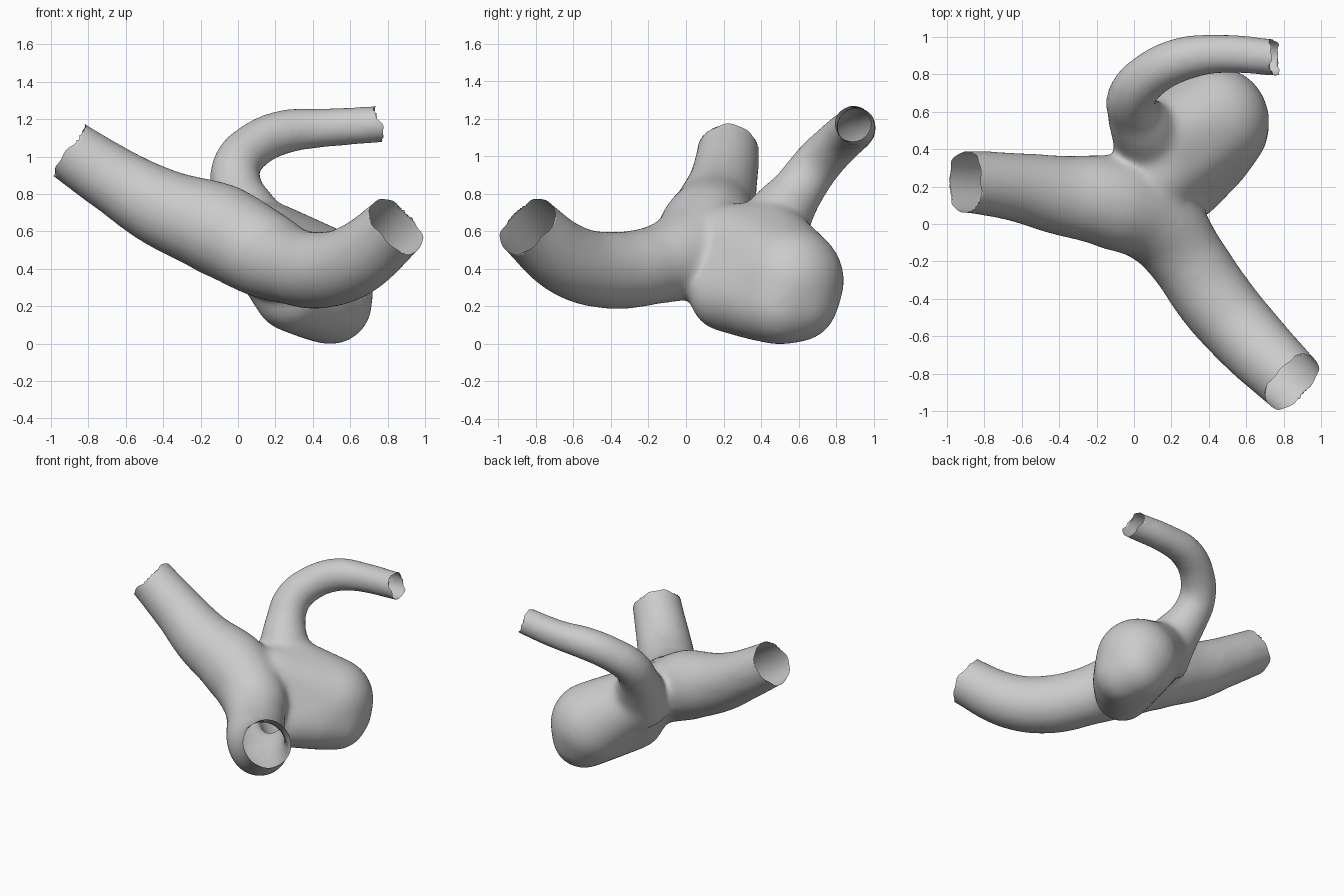
import bpy, bmesh, math
from mathutils import Vector, Matrix

if "Cube" in bpy.data.objects:
    bpy.data.objects.remove(bpy.data.objects["Cube"])


def tube(name, pts):
    """Round tube through (x, y, z, radius) points."""
    cu = bpy.data.curves.new(name, 'CURVE')
    cu.dimensions = '3D'
    cu.bevel_depth = 1.0
    cu.bevel_resolution = 6
    cu.resolution_u = 10
    cu.use_fill_caps = True
    sp = cu.splines.new('BEZIER')
    sp.bezier_points.add(len(pts) - 1)
    for bp, (x, y, z, r) in zip(sp.bezier_points, pts):
        bp.co = (x, y, z)
        bp.radius = r
        bp.handle_left_type = bp.handle_right_type = 'AUTO'
    ob = bpy.data.objects.new(name, cu)
    bpy.context.collection.objects.link(ob)
    return ob


def hull(name, balls):
    """Convex skin stretched over (x, y, z, radius) balls."""
    bm = bmesh.new()
    for x, y, z, r in balls:
        bmesh.ops.create_icosphere(bm, subdivisions=4, radius=r,
                                   matrix=Matrix.Translation((x, y, z)))
    verts = [v.co.copy() for v in bm.verts]
    bm.clear()
    for co in verts:
        bm.verts.new(co)
    bmesh.ops.convex_hull(bm, input=bm.verts[:])
    loose = [v for v in bm.verts if not v.link_faces]
    bmesh.ops.delete(bm, geom=loose, context='VERTS')
    me = bpy.data.meshes.new(name)
    bm.to_mesh(me)
    bm.free()
    ob = bpy.data.objects.new(name, me)
    bpy.context.collection.objects.link(ob)
    return ob


def keep_largest(bm):
    """Drop any stray inner shells left by the fusing."""
    seen, best = set(), []
    for start in bm.verts:
        if start in seen:
            continue
        seen.add(start)
        group = [start]
        for v in group:
            for e in v.link_edges:
                w = e.other_vert(v)
                if w not in seen:
                    seen.add(w)
                    group.append(w)
        if len(group) > len(best):
            best = group
    keep = set(best)
    bmesh.ops.delete(bm, geom=[v for v in bm.verts if v not in keep], context='VERTS')


# Main vessel, running from upper left to front right
parts = [tube("vessel", [
    (-1.02, 0.23, 1.12, 0.165), (-0.90, 0.225, 1.04, 0.168), (-0.65, 0.20, 0.875, 0.185),
    (-0.4, 0.155, 0.73, 0.216), (-0.1, 0.11, 0.615, 0.255), (0.13, 0.005, 0.49, 0.24),
    (0.28, -0.18, 0.425, 0.21), (0.43, -0.40, 0.40, 0.21), (0.61, -0.61, 0.445, 0.20),
    (0.84, -0.84, 0.63, 0.178), (0.92, -0.92, 0.71, 0.175)])]

# Thin side branch curling up and back
parts.append(tube("branch", [
    (0.12, 0.40, 0.52, 0.23), (0.05, 0.50, 0.69, 0.18), (-0.005, 0.60, 0.83, 0.142),
    (-0.01, 0.69, 0.955, 0.133), (0.09, 0.80, 1.07, 0.126), (0.25, 0.88, 1.14, 0.122),
    (0.45, 0.91, 1.16, 0.108), (0.75, 0.89, 1.18, 0.102), (0.86, 0.88, 1.19, 0.1)]))

# Bulging sac, broadening out of the junction
parts.append(hull("sac", [
    (0.43, 0.55, 0.345, 0.295), (0.495, 0.50, 0.225, 0.225), (0.47, 0.59, 0.24, 0.225),
    (0.41, 0.38, 0.25, 0.225), (0.285, 0.215, 0.27, 0.20),
    (0.14, 0.27, 0.54, 0.22), (0.18, 0.45, 0.53, 0.23)]))

# Fuse everything into one smooth skin
bpy.ops.object.select_all(action='DESELECT')
for p in parts:
    p.select_set(True)
bpy.context.view_layer.objects.active = parts[0]
bpy.ops.object.convert(target='MESH')
parts = list(bpy.context.selected_objects)
bpy.context.view_layer.objects.active = parts[0]
bpy.ops.object.join()
body = bpy.context.object
body.name = "vessel_with_sac"
rm = body.modifiers.new("fuse", 'REMESH')
rm.mode = 'VOXEL'
rm.voxel_size = 0.015
sm = body.modifiers.new("blend", 'SMOOTH')
sm.factor = 0.5
sm.iterations = 60
bpy.ops.object.convert(target='MESH')
body = bpy.context.object

# Cut the three ends open with slightly ragged rims
ends = [((-0.90, 0.225, 1.04), (-0.83, 0.03, 0.56)),
        ((0.845, -0.84, 0.635), (0.60, -0.56, 0.56)),
        ((0.75, 0.89, 1.18), (1, 0.1, 0.25))]
bm = bmesh.new()
bm.from_mesh(body.data)
keep_largest(bm)
for co, no in ends:
    co, no = Vector(co), Vector(no).normalized()
    faces = [f for f in bm.faces if (f.calc_center_median() - co).length < 0.32]
    geom = list({e for f in faces for e in f.edges}) + list({v for f in faces for v in f.verts}) + faces
    bmesh.ops.bisect_plane(bm, geom=geom, plane_co=co, plane_no=no, clear_outer=True)
    side = no.orthogonal().normalized()
    up = no.cross(side)
    for v in bm.verts:
        d = v.co - co
        if v.is_boundary and d.length < 0.32:
            a = math.atan2(d.dot(up), d.dot(side))
            v.co += no * (0.012 * math.sin(3 * a) + 0.005 * math.sin(8 * a + 1))
bm.to_mesh(body.data)
bm.free()
body.data.polygons.foreach_set("use_smooth", [True] * len(body.data.polygons))

# Rest on the ground
low = min(v.co.z for v in body.data.vertices)
for v in body.data.vertices:
    v.co.z -= low
